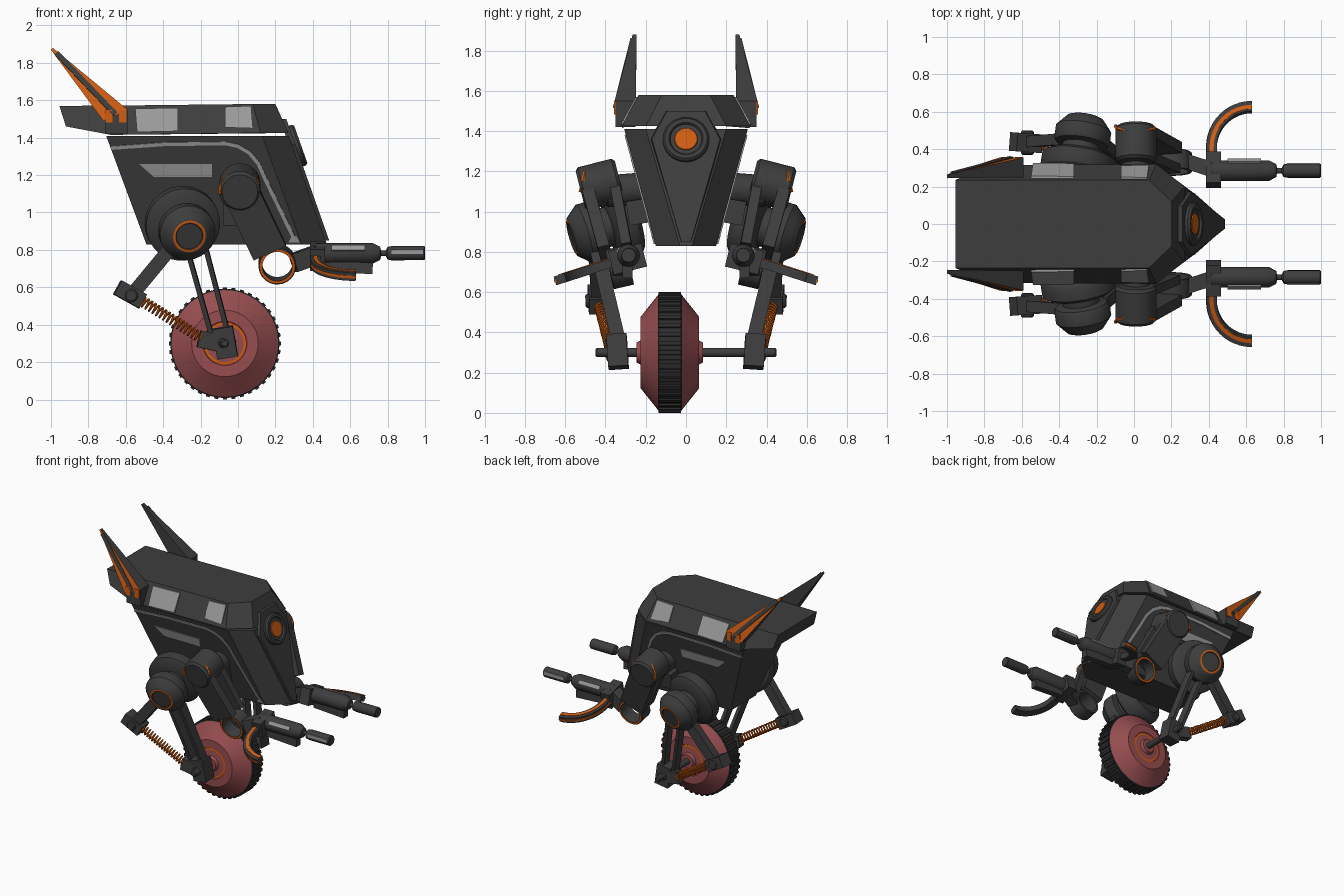
import bpy, bmesh, math
from mathutils import Vector as V

if "Cube" in bpy.data.objects:
    bpy.data.objects.remove(bpy.data.objects["Cube"])

def material(name, r, g, b):
    m = bpy.data.materials.new(name)
    m.diffuse_color = (r, g, b, 1)
    m.use_nodes = True
    m.node_tree.nodes["Principled BSDF"].inputs["Base Color"].default_value = m.diffuse_color
    return m

DARK = material("dark grey", .047, .047, .047)
BLACK = material("tread black", .025, .025, .025)
LIGHT = material("light grey", .32, .32, .32)
ORANGE = material("orange", .64, .11, .006)
RED = material("wheel red", .31, .075, .08)

def build(name, verts, faces, mats, idx=None, mirror=True):
    me = bpy.data.meshes.new(name)
    me.from_pydata([tuple(v) for v in verts], [], faces)
    for m in (mats if isinstance(mats, list) else [mats]):
        me.materials.append(m)
    if idx:
        for p, i in zip(me.polygons, idx):
            p.material_index = i
    bm = bmesh.new()
    bm.from_mesh(me)
    bmesh.ops.remove_doubles(bm, verts=bm.verts, dist=1e-5)
    bmesh.ops.recalc_face_normals(bm, faces=bm.faces)
    bm.to_mesh(me)
    bm.free()
    ob = bpy.data.objects.new(name, me)
    bpy.context.collection.objects.link(ob)
    if mirror:
        md = ob.modifiers.new("mirror", 'MIRROR')
        md.use_axis = (False, True, False)
        md.use_mirror_merge = False
    return ob

def skin(rings, caps=True, loop=False):
    """Join equal-sized rings of points into a surface."""
    n, k = len(rings[0]), len(rings)
    verts = [p for r in rings for p in r]
    faces = []
    for a in range(k if loop else k - 1):
        b = (a + 1) % k
        faces += [(a*n + i, a*n + (i+1) % n, b*n + (i+1) % n, b*n + i) for i in range(n)]
    if caps and not loop:
        faces += [tuple(range(n)), tuple(range((k-1)*n, k*n))]
    return verts, faces

def sweep(name, pts, section, up, mat, mirror=True):
    pts = [V(p) for p in pts]
    rings = []
    for i, p in enumerate(pts):
        t = (pts[min(i+1, len(pts)-1)] - pts[max(i-1, 0)]).normalized()
        s = t.cross(V(up)).normalized()
        u = s.cross(t)
        rings.append([p + s*a + u*b for a, b in section])
    return build(name, *skin(rings), mat, mirror=mirror)

def rect(w, h):
    return [(-w/2, -h/2), (w/2, -h/2), (w/2, h/2), (-w/2, h/2)]

def ngon(r, n):
    return [(r*math.cos(i*math.tau/n), r*math.sin(i*math.tau/n)) for i in range(n)]

def lathe(name, p0, p1, prof, mats, idx=None, n=32, loop=False, mirror=True):
    """Spin (distance, radius) profile about the line p0-p1."""
    p0, p1 = V(p0), V(p1)
    t = (p1 - p0).normalized()
    s = t.cross(V((.123, .2, .97))).normalized()
    u = s.cross(t)
    rings = [[p0 + t*d + s*a + u*b for a, b in ngon(max(r, .0005), n)] for d, r in prof]
    verts, faces = skin(rings, loop=loop)
    fi = None
    if idx:
        fi = [i for i in idx for _ in range(n)]
        fi += [idx[0], idx[-1]]
    return build(name, verts, faces, mats, fi, mirror)

def cyl(name, p0, p1, r, mat=DARK, n=24, bev=.008, mirror=True):
    d = (V(p1) - V(p0)).length
    return lathe(name, p0, p1, [(0, r-bev), (bev, r), (d-bev, r), (d, r-bev)], mat, n=n, mirror=mirror)

def hull(name, levels, mat):
    rings = [[V(p) for p in l] + [V((x, -y, z)) for x, y, z in reversed(l)] for l in levels]
    return build(name, *skin(rings), mat, mirror=False)

def plate(name, xz, yf, mat):
    rings = [[V((x, yf(z) + o, z)) for x, z in xz] for o in (-.01, .008)]
    return build(name, *skin(rings), mat)

body_y = lambda z: .15 + (z - .83)*.27
lid_y = lambda z: .235 + (1.58 - z)*.56
front_x = lambda z: .215 + .353*(1.58 - z)

# body and lid
hull("body", [[(-.49, .15, .83), (.34, .15, .83), (.475, .03, .83)],
              [(-.705, .307, 1.41), (.13, .307, 1.41), (.272, .2, 1.41)]], DARK)
hull("lid", [[(-.92, .25, 1.46), (-.68, .315, 1.415), (.12, .32, 1.425), (.27, .2, 1.425)],
             [(-.955, .235, 1.57), (-.62, .235, 1.572), (.08, .235, 1.58), (.2, .12, 1.58)]], DARK)

# front wedge plate and eye
out = [(.1, 1.5), (.18, 1.36), (.025, .85)]
hull("front_plate", [[(front_x(z) - .02, y, z) for y, z in out],
                     [(front_x(z) + .015, y*.94, z) for y, z in out]], DARK)
nrm = V((.943, 0, .333))
eye = V((front_x(1.35), 0, 1.35))
lathe("eye", eye - nrm*.01, eye + nrm, [(0, .115), (.04, .115), (.052, .105), (.052, .085),
      (.04, .078), (.04, .058), (.045, .055), (.045, 0)], [DARK, ORANGE],
      [0, 0, 0, 0, 0, 1, 1], mirror=False)

# side panels and stripes
plate("lid_panel_rear", [(-.55, 1.555), (-.32, 1.56), (-.32, 1.435), (-.54, 1.43)], lid_y, LIGHT)
plate("lid_panel_front", [(-.07, 1.565), (.07, 1.57), (.08, 1.45), (-.07, 1.455)], lid_y, LIGHT)
plate("side_panel", [(-.53, 1.26), (-.14, 1.26), (-.14, 1.19), (-.45, 1.19)], body_y, LIGHT)
plate("lower_corner_panel", [(.27, .84), (.33, .84), (.315, .87), (.29, .88)], body_y, LIGHT)
line = [(-.68, 1.345), (-.4, 1.365), (-.07, 1.37), (0, 1.355), (.06, 1.32), (.11, 1.26), (.15, 1.17), (.3, .86)]
sweep("side_stripe", [(x, body_y(z) + .003, z) for x, z in line], rect(.02, .008), (0, .965, -.26), LIGHT)

# ear spikes with base blocks
sweep("spike_base", [(-.65, .25, 1.485), (-.65, .35, 1.485)], rect(.12, .13), (0, 0, 1), DARK)
sv = [(-.72, .25, 1.49), (-.59, .25, 1.55), (-.59, .355, 1.55), (-.72, .355, 1.49),
      (-1, .245, 1.87), (-.99, .245, 1.88), (-.99, .265, 1.88), (-1, .265, 1.87)]
build("ear_spike", sv, [(0, 1, 2, 3), (4, 5, 6, 7), (0, 1, 5, 4), (1, 2, 6, 5), (2, 3, 7, 6), (3, 0, 4, 7)],
      [DARK, ORANGE], [0, 0, 0, 0, 1, 0])
for x in (-.69, -.615):
    sweep("spike_base_mark", [(x, .348, 1.515), (x, .357, 1.515)], rect(.04, .065), (0, 0, 1), ORANGE)
sweep("spike_stripe", [(-.655, .356, 1.525), (-.97, .273, 1.853)], rect(.028, .01), (0, 1, .25), DARK)

# shoulders and upper arms
AX = (0, .97, -.24)
cyl("shoulder_neck", (.01, .16, 1.12), (.01, .4, 1.1), .08)
sweep("shoulder_bracket", [(.0, .17, 1.01), (.0, .29, .99)], rect(.16, .12), (0, 0, 1), DARK)
cyl("shoulder", (.01, .33, 1.16), (.01, .525, 1.11), .11, n=32, bev=.015)
sweep("upper_arm_outer", [(.01, .49, 1.12), (.17, .4, .79)], rect(.19, .06), AX, DARK)
sweep("upper_arm_inner", [(.01, .355, 1.15), (.17, .29, .81)], rect(.17, .05), AX, DARK)
arc = [math.radians(a) for a in range(20, 200, 12)]
sweep("shoulder_trim", [(.01 + .108*math.cos(a), .522 - .026*math.sin(a), 1.112 + .108*math.sin(a)) for a in arc],
      ngon(.009, 6), (0, 1, 0), ORANGE)

# open elbow ring, forearm and hand block
lathe("elbow_ring", (.21, .28, .735), (.21, .38, .712), [(0, .082), (0, .1), (.1, .1), (.105, .095), (.105, .08)],
      [DARK, ORANGE], [0, 0, 0, 1, 0], loop=True)
sweep("forearm", [(.295, .33, .73), (.42, .29, .775)], rect(.08, .1), (0, 0, 1), DARK)
sweep("hand_block", [(.385, .29, .765), (.465, .29, .765)], rect(.17, .12), (0, .24, .97), DARK)

# barrels
gun = (.4, .285, .78)
lathe("barrel", gun, (1, .285, .783), [(0, .045), (.02, .056), (.32, .056), (.36, .035), (.365, .014), (.39, .014),
      (.4, .034), (.42, .038), (.595, .038), (.6, .034)], DARK, n=20)
sweep("barrel_panel", [(.5, .338, .81), (.68, .338, .81)], rect(.008, .03), (0, -.5, .87), LIGHT)
sweep("barrel_tip_panel", [(.82, .321, .79), (.99, .321, .79)], rect(.008, .024), (0, 0, 1), LIGHT)
sweep("barrel_underside", [(.46, .29, .715), (.72, .29, .7)], rect(.05, .06), (0, 0, 1), DARK)

# curved blades
def blade(off, r):
    ps = []
    for i in range(13):
        a = math.radians(180 - i*7.5)
        y = .41 + r*math.sin(a)
        ps.append((.63 + r*math.cos(a), y, .755 - (y - .34)*.32 + off))
    return [(ps[0][0], .34, .755 + off)] + ps
sweep("blade", blade(0, .215), rect(.055, .045), (0, .3, .95), DARK)
sweep("blade_stripe", blade(.022, .215), rect(.022, .01), (0, .3, .95), ORANGE)
sweep("blade_edge", blade(0, .241), rect(.008, .015), (0, .3, .95), ORANGE)

# hips
h0, h1 = (-.31, .25, .965), (-.26, .565, .873)
lathe("hip", h0, h1, [(0, .15), (.03, .19), (.055, .2), (.11, .2), (.13, .17), (.14, .1), (.18, .1), (.19, .14),
      (.21, .15), (.27, .15), (.3, .125), (.33, .1), (.335, .088), (.335, .074), (.328, .07), (.328, 0)],
      [DARK, ORANGE], [0]*12 + [1, 0, 0])

# leg rods and foot
for dx in (-.05, .05):
    sweep("leg_rod", [(-.22 + dx, .44, .8), (-.09 + dx*.9, .325, .32)], rect(.025, .07), AX, DARK)
sweep("foot_block", [(-.083, .345, .385), (-.055, .335, .225)], rect(.11, .1), (0, 1, -.2), DARK)
cyl("foot_bolt", (-.08, .37, .305), (-.08, .41, .3), .025, n=12)
sweep("spring_mount", [(-.21, .37, .325), (-.1, .36, .3)], rect(.06, .09), (0, 0, 1), DARK)
cyl("axle", (-.07, -.45, .3), (-.07, .45, .3), .023, n=16, mirror=False)

# rear strut and spring
sweep("rear_strut", [(-.31, .46, .87), (-.55, .44, .58)], rect(.075, .06), (0, 1, 0), DARK)
sweep("strut_end", [(-.645, .44, .6), (-.51, .43, .525)], rect(.1, .085), (0, 0, 1), DARK)
cyl("strut_pin", (-.57, .37, .56), (-.57, .5, .555), .035, n=12)
s0, s1 = V((-.51, .425, .525)), V((-.19, .375, .325))
sd = (s1 - s0).normalized()
e1 = sd.cross(V((0, 1, 0))).normalized()
e2 = e1.cross(sd)
turns, seg = 17, 10
sweep("spring", [s0 + (s1 - s0)*(i/(turns*seg)) + e1*.026*math.cos(i*math.tau/seg) + e2*.026*math.sin(i*math.tau/seg)
      for i in range(turns*seg + 1)], ngon(.006, 5), sd, ORANGE)

# wheel
C = V((-.07, -.08, .3))
half = [(.165, 0), (.165, .05), (.145, .06), (.14, .1), (.14, .115), (.145, .118), (.145, .178), (.06, .285), (.055, .292)]
prof = [(.2 - d, r) for d, r in half] + [(.2 + d, r) for d, r in reversed(half)]
mi = [0, 0, 0, 1, 0, 0, 0, 2]
lathe("wheel", C - V((0, .2, 0)), C, prof, [RED, ORANGE, BLACK], mi + [2] + mi[::-1], n=40, mirror=False)
verts, faces = [], []
for k in range(40):
    a = k*math.tau/40
    r, t = V((math.cos(a), 0, math.sin(a))), V((-math.sin(a), 0, math.cos(a)))
    rv, rf = skin([[C + r*q + t*w + V((0, y, 0)) for q, w in ((.28, -.014), (.3, -.01), (.3, .01), (.28, .014))]
                   for y in (-.056, .056)])
    faces += [tuple(i + len(verts) for i in f) for f in rf]
    verts += rv
build("wheel_treads", verts, faces, BLACK, mirror=False)

# smooth the round parts, keep hard edges
for ob in bpy.context.scene.objects:
    ob.select_set(True)
    bpy.context.view_layer.objects.active = ob
bpy.ops.object.shade_smooth_by_angle(angle=math.radians(28))
